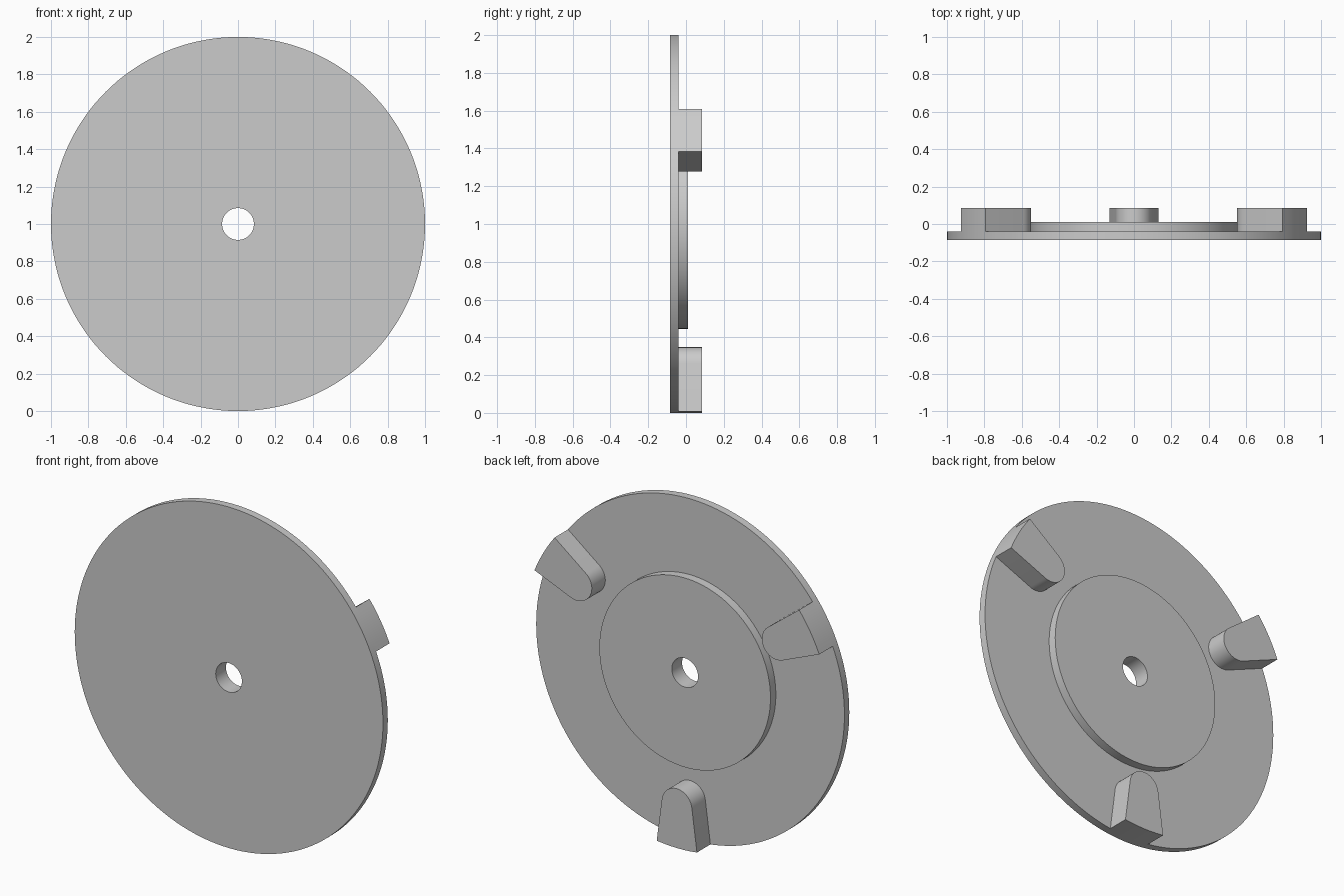
import bpy, bmesh
from math import sin, cos, pi, radians

if "Cube" in bpy.data.objects:
    bpy.data.objects.remove(bpy.data.objects["Cube"])

SEGMENTS = 144
CENTRE_Z = 1.0
FRONT, PLATE_BACK, BOSS_BACK, LUG_BACK = -0.085, -0.04, 0.01, 0.085

grey = bpy.data.materials.new("light grey")
grey.use_nodes = True
colour = (0.6, 0.6, 0.6, 1)
grey.diffuse_color = colour
grey.node_tree.nodes["Principled BSDF"].inputs["Base Color"].default_value = colour


def finish(bm, name):
    bmesh.ops.recalc_face_normals(bm, faces=bm.faces)
    mesh = bpy.data.meshes.new(name)
    bm.to_mesh(mesh)
    bm.free()
    mesh.materials.append(grey)
    obj = bpy.data.objects.new(name, mesh)
    bpy.context.collection.objects.link(obj)
    bpy.ops.object.select_all(action="DESELECT")
    obj.select_set(True)
    bpy.context.view_layer.objects.active = obj
    bpy.ops.object.shade_smooth_by_angle(angle=radians(30))


def lathe(name, profile):
    """Revolve a closed (radius, y) profile about the y axis."""
    bm = bmesh.new()
    rings = []
    for i in range(SEGMENTS):
        a = 2 * pi * i / SEGMENTS
        rings.append([bm.verts.new((r * cos(a), y, CENTRE_Z + r * sin(a)))
                      for r, y in profile])
    n = len(profile)
    for i in range(SEGMENTS):
        a, b = rings[i], rings[(i + 1) % SEGMENTS]
        for j in range(n):
            k = (j + 1) % n
            bm.faces.new((a[j], a[k], b[k], b[j]))
    finish(bm, name)


def lug(name, angle):
    """Radial wedge with an arc on the rim and a round inner end."""
    half = radians(7.5)
    cap_at = 0.75
    cap_r = cap_at * sin(half)
    outline = []
    for i in range(7):
        a = -half + 2 * half * i / 6
        outline.append((cos(a), sin(a)))
    start, end = pi / 2 + half, 3 * pi / 2 - half
    for i in range(25):
        a = start + (end - start) * i / 24
        outline.append((cap_at + cap_r * cos(a), cap_r * sin(a)))
    c, s = cos(angle), sin(angle)
    bm = bmesh.new()
    base = bm.faces.new([bm.verts.new((u * c - v * s, PLATE_BACK, CENTRE_Z + u * s + v * c))
                         for u, v in outline])
    extruded = bmesh.ops.extrude_face_region(bm, geom=[base], use_keep_orig=True)
    top = [g for g in extruded["geom"] if isinstance(g, bmesh.types.BMVert)]
    bmesh.ops.translate(bm, verts=top, vec=(0, LUG_BACK - PLATE_BACK, 0))
    finish(bm, name)


# Plate with raised centre and through hole
hole, boss, rim = 0.085, 0.555, 1.0
lathe("disc_plate", [(hole, FRONT), (rim, FRONT), (rim, PLATE_BACK),
                     (boss, PLATE_BACK), (boss, BOSS_BACK), (hole, BOSS_BACK)])

# Three lugs on the back face
for label, degrees in (("left", 30), ("right", 150), ("bottom", 270)):
    lug(label + "_lug", radians(degrees))
